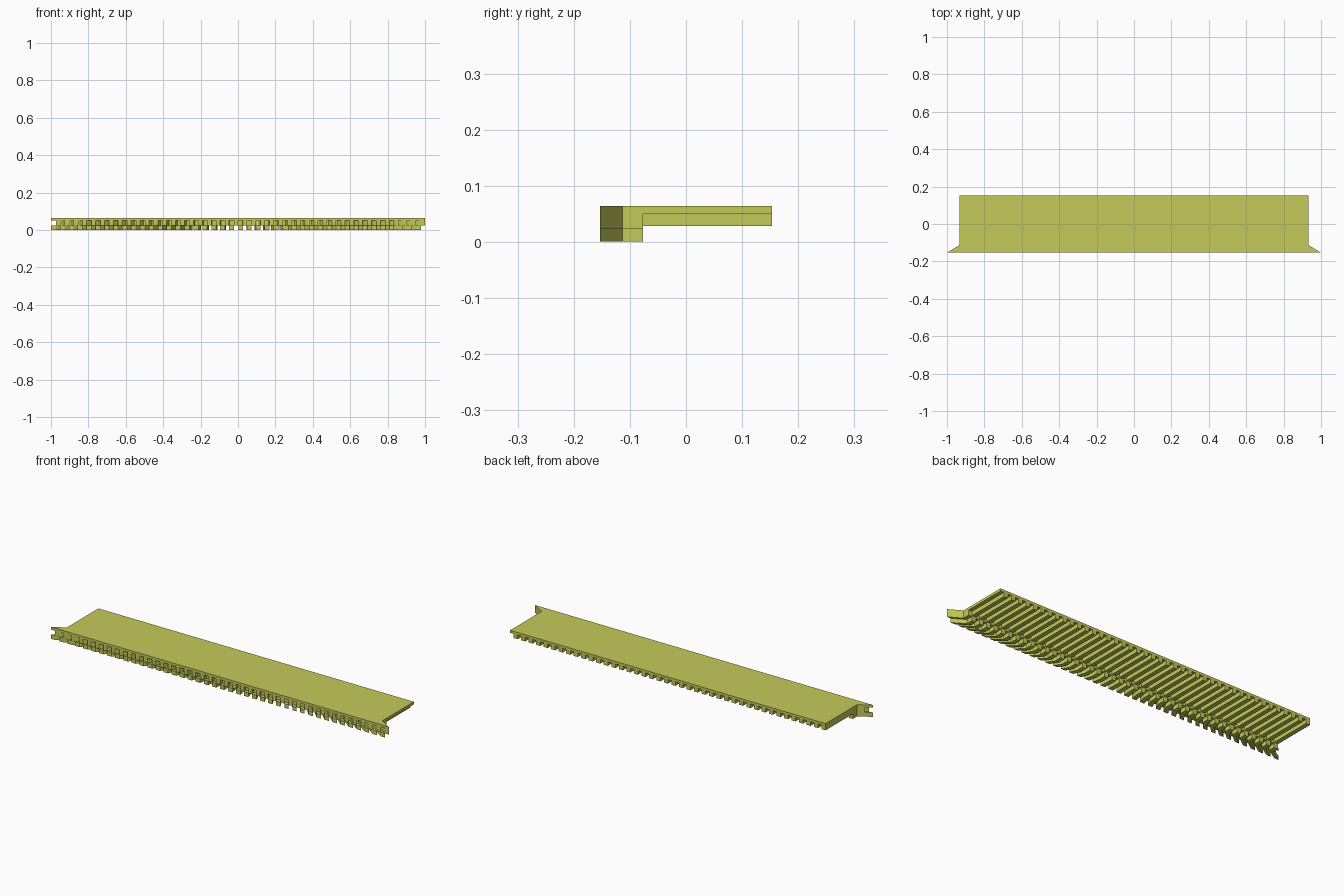
import bpy
import bmesh

cube = bpy.data.objects.get("Cube")
if cube:
    bpy.data.objects.remove(cube)

olive = bpy.data.materials.new("olive_yellow")
olive.use_nodes = True
colour = (0.56, 0.59, 0.10, 1)
olive.diffuse_color = colour
olive.node_tree.nodes["Principled BSDF"].inputs["Base Color"].default_value = colour

FRONT, BEND, STEP, BACK = -0.153, -0.113, -0.077, 0.153
HALF = 0.933
COUNT = 42
PITCH = 2 * HALF / COUNT
RIB = 0.024


def flare(y):
    """Sideways spread of the plate towards its front edge."""
    return 1 + max(0, (BEND - y) / (BEND - FRONT)) * (1 / HALF - 1)


def build(name, bars):
    """Make one object from bars (x0, x1, z0, z1, ys), each spread by flare."""
    bm = bmesh.new()
    for x0, x1, z0, z1, ys in bars:
        rings = []
        for y in ys:
            f = flare(y)
            corners = ((x0, z0), (x1, z0), (x1, z1), (x0, z1))
            rings.append([bm.verts.new((x * f, y, z)) for x, z in corners])
        for a, b in zip(rings, rings[1:]):
            for i in range(4):
                j = (i + 1) % 4
                bm.faces.new((a[i], a[j], b[j], b[i]))
        bm.faces.new(rings[0])
        bm.faces.new(rings[-1])
    bmesh.ops.recalc_face_normals(bm, faces=bm.faces)
    mesh = bpy.data.meshes.new(name)
    bm.to_mesh(mesh)
    bm.free()
    mesh.materials.append(olive)
    obj = bpy.data.objects.new(name, mesh)
    bpy.context.collection.objects.link(obj)
    return obj


starts = [-HALF + i * PITCH for i in range(COUNT)]

# Flat tread plate with its flared front lip
build("top_plate", [(-HALF, HALF, 0.05, 0.064, (FRONT, BEND, BACK))])

# Long ribs under the plate
build("rear_ribs", [(x, x + RIB, 0.028, 0.05, (STEP, BACK)) for x in starts])

# Recessed wall closing the front channels
build("front_web", [(-HALF, HALF, 0.023, 0.05, (FRONT + 0.02, BEND, STEP))])

# Upper row of front teeth, staggered against the lower row
build("upper_teeth", [(x + RIB, x + PITCH, 0.023, 0.05, (FRONT, FRONT + 0.02))
                      for x in starts])

# Lower row of comb teeth, fanned outwards
build("lower_teeth", [(x, x + RIB, 0.001, 0.023, (FRONT, BEND, STEP))
                      for x in starts])
